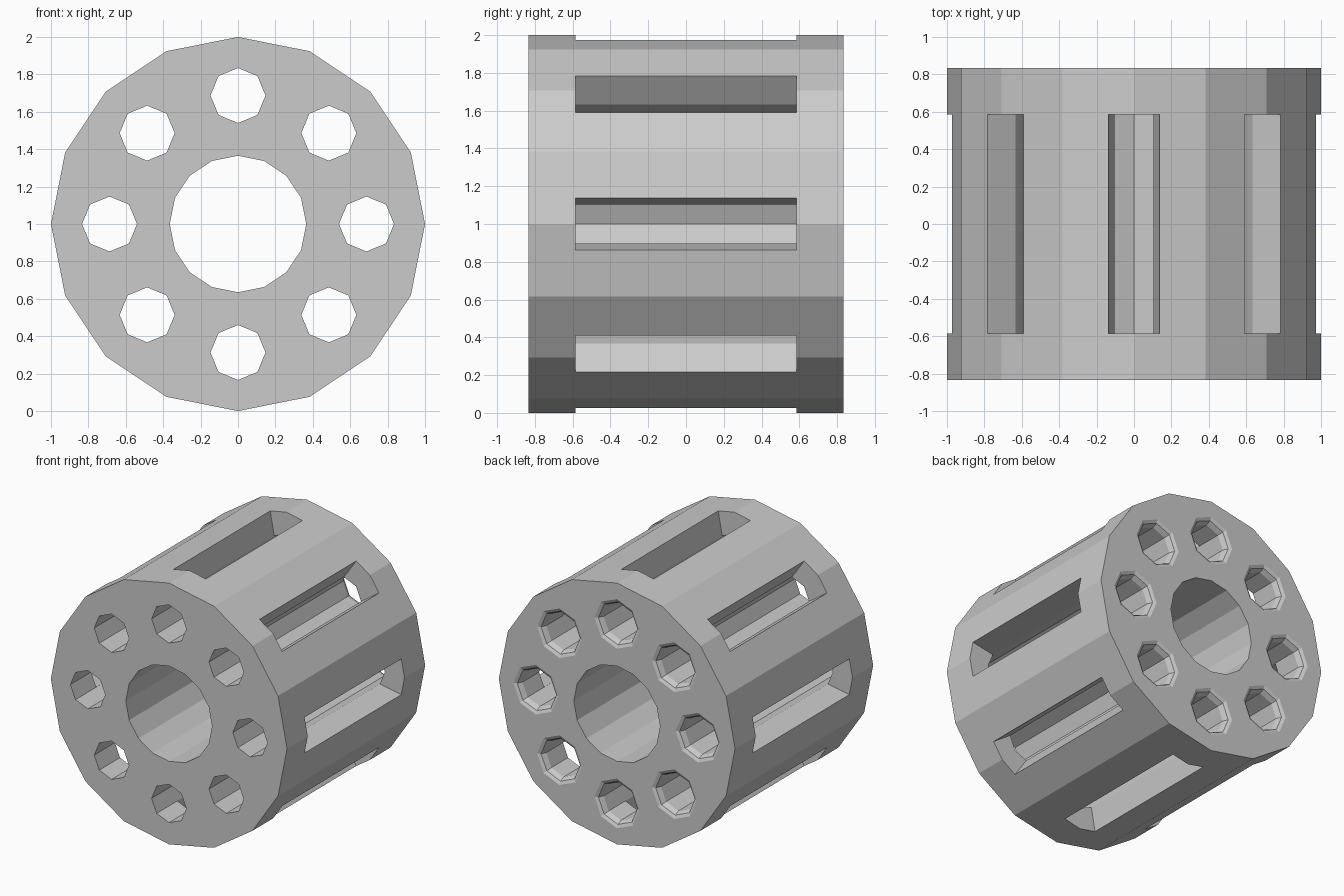
import bpy, bmesh
from math import sin, cos, pi

if "Cube" in bpy.data.objects:
    bpy.data.objects.remove(bpy.data.objects["Cube"])

HALF = 0.835      # half length along y
RING = 0.687      # radius of the circle of chambers
CHAMBER = 0.147


def ring(bm, y, pts):
    return [bm.verts.new((x, y, z)) for x, z in pts]


def loft(bm, sections):
    """Closed solid through (y, points) sections."""
    rings = [ring(bm, y, p) for y, p in sections]
    for a, b in zip(rings, rings[1:]):
        n = len(a)
        for i in range(n):
            j = (i + 1) % n
            bm.faces.new((a[i], a[j], b[j], b[i]))
    bm.faces.new(rings[0])
    bm.faces.new(rings[-1])


def ngon(n, r, cx=0.0, cz=1.0):
    return [(cx + r * sin(2 * pi * i / n), cz + r * cos(2 * pi * i / n)) for i in range(n)]


def make(name, bm):
    bmesh.ops.recalc_face_normals(bm, faces=bm.faces)
    me = bpy.data.meshes.new(name)
    bm.to_mesh(me)
    bm.free()
    ob = bpy.data.objects.new(name, me)
    bpy.context.collection.objects.link(ob)
    return ob


# Sixteen-sided drum
bm = bmesh.new()
loft(bm, [(-HALF, ngon(16, 1)), (HALF, ngon(16, 1))])
drum = make("drum", bm)

# Centre bore and eight chambers with a countersunk back rim
holes = bmesh.new()
slots = bmesh.new()
loft(holes, [(-1, ngon(16, 0.365)), (1, ngon(16, 0.365))])
for k in range(8):
    a = k * pi / 4
    cx, cz = RING * sin(a), 1 + RING * cos(a)
    profile = [(-1, CHAMBER), (HALF - 0.05, CHAMBER), (HALF - 0.012, 0.165), (HALF + 0.012, 0.215)]
    loft(holes, [(y, ngon(8, r, cx, cz)) for y, r in profile])
    # Flared window from the chamber out through the drum wall
    wedge = [(0.085, 0.69), (0.16, 1.1), (-0.16, 1.1), (-0.085, 0.69)]
    pts = [(v * cos(a) + u * sin(a), 1 - v * sin(a) + u * cos(a)) for v, u in wedge]
    loft(slots, [(-0.585, pts), (0.585, pts)])

bpy.context.view_layer.objects.active = drum
for name, cut in (("hole_cutter", holes), ("slot_cutter", slots)):
    cutter = make(name, cut)
    cutter.hide_render = True
    mod = drum.modifiers.new(name, 'BOOLEAN')
    mod.operation = 'DIFFERENCE'
    mod.solver = 'EXACT'
    mod.object = cutter
    bpy.ops.object.modifier_apply(modifier=mod.name)
    bpy.data.objects.remove(cutter)
